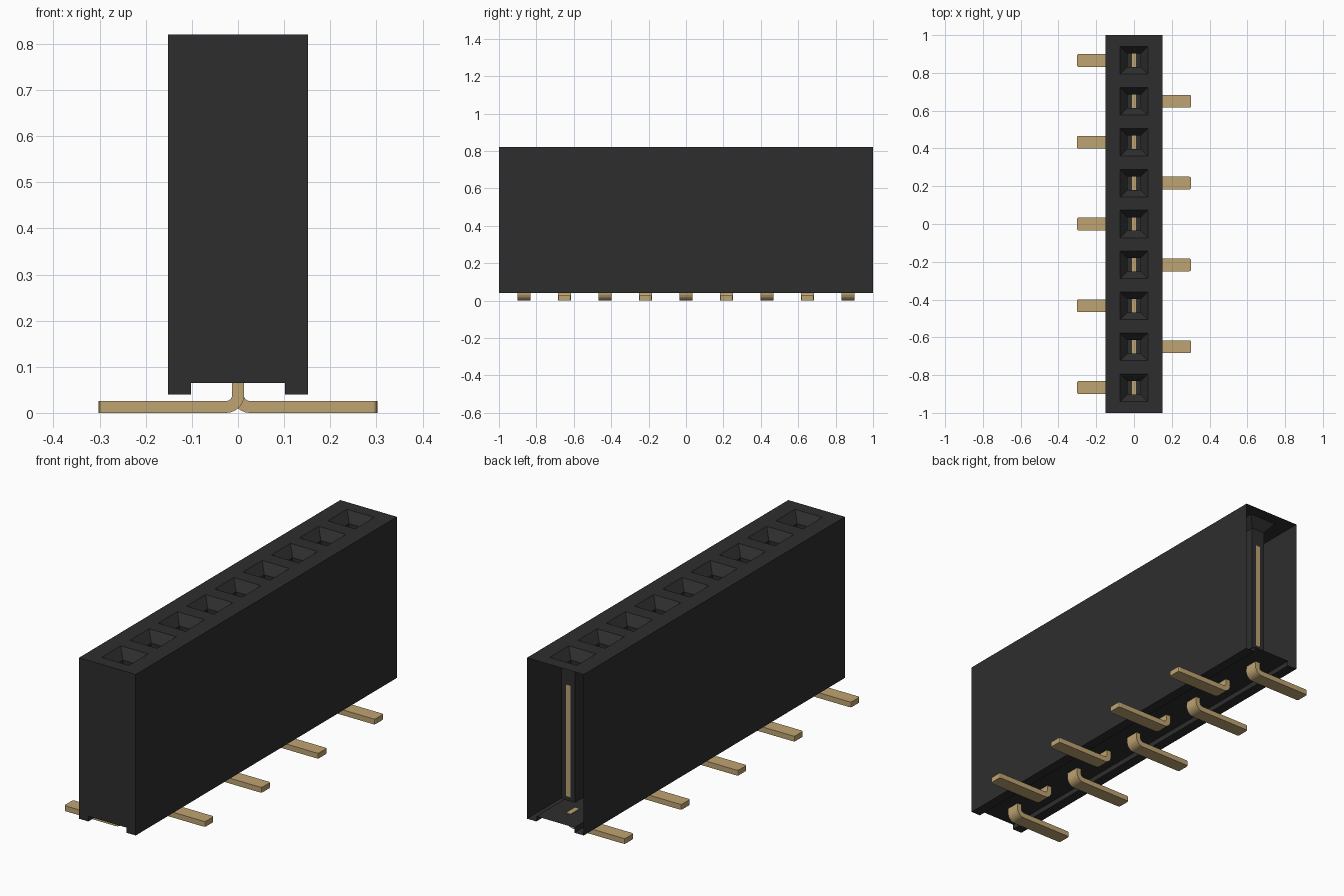
import bpy, bmesh, math

cube = bpy.data.objects.get("Cube")
if cube:
    bpy.data.objects.remove(cube, do_unlink=True)

COUNT, PITCH = 9, 0.2165
HALF_W, TOP, FOOT, FLOOR, NOTCH = 0.152, 0.82, 0.04, 0.065, 0.102
PIN_Y = [(i - (COUNT - 1) / 2) * PITCH for i in range(COUNT)]


def material(name, color, roughness):
    m = bpy.data.materials.new(name)
    m.use_nodes = True
    m.diffuse_color = color
    bsdf = m.node_tree.nodes["Principled BSDF"]
    bsdf.inputs["Base Color"].default_value = color
    bsdf.inputs["Roughness"].default_value = roughness
    return m


black = material("black plastic", (0.027, 0.027, 0.028, 1), 0.6)
gold = material("gold metal", (0.52, 0.37, 0.17, 1), 0.5)


def finish(bm, name, mat):
    mesh = bpy.data.meshes.new(name)
    bm.to_mesh(mesh)
    bm.free()
    mesh.materials.append(mat)
    obj = bpy.data.objects.new(name, mesh)
    bpy.context.collection.objects.link(obj)
    return obj


def bridge(bm, a, b, closed=True):
    n = len(a)
    for i in range(n if closed else n - 1):
        j = (i + 1) % n
        bm.faces.new((a[i], a[j], b[j], b[i]))


def rect(bm, hx, y0, y1, z):
    return [bm.verts.new((x, y, z)) for x, y in
            ((-hx, y0), (hx, y0), (hx, y1), (-hx, y1))]


# Housing: thin shell with a notched underside, open at the back end
bm = bmesh.new()
profile = [(HALF_W, TOP), (HALF_W, FOOT), (NOTCH, FOOT), (NOTCH, FLOOR),
           (-NOTCH, FLOOR), (-NOTCH, FOOT), (-HALF_W, FOOT), (-HALF_W, TOP)]
stations = [-1.0] + [y + PITCH / 2 for y in PIN_Y[:-1]] + [1.0]
rings = [[bm.verts.new((x, y, z)) for x, z in profile] for y in stations]
for a, b in zip(rings, rings[1:]):
    bridge(bm, a, b, closed=False)
bm.faces.new(rings[0])
back_cap = bm.faces.new(rings[-1])

# Sockets: funnel mouth narrowing to a blind square tube
for y, y0, y1 in zip(PIN_Y, stations, stations[1:]):
    loops = [rect(bm, HALF_W, y0, y1, TOP)]
    for h, z in ((0.073, TOP), (0.0355, TOP - 0.045), (0.0355, 0.13)):
        loops.append(rect(bm, h, y - h, y + h, z))
    for a, b in zip(loops, loops[1:]):
        bridge(bm, a, b)
    bm.faces.new(loops[-1])
bmesh.ops.remove_doubles(bm, verts=bm.verts, dist=1e-5)
bmesh.ops.recalc_face_normals(bm, faces=bm.faces)
bmesh.ops.delete(bm, geom=[back_cap], context='FACES_ONLY')
finish(bm, "housing", black)

# Contact blades standing in the sockets
T, W = 0.0125, 0.036
for i, y in enumerate(PIN_Y):
    bm = bmesh.new()
    bottom, top = rect(bm, T, y - W, y + W, 0.15), rect(bm, T, y - W, y + W, 0.69)
    bridge(bm, bottom, top)
    bm.faces.new(bottom)
    bm.faces.new(top)
    bmesh.ops.recalc_face_normals(bm, faces=bm.faces)
    finish(bm, f"contact_blade_{i + 1}", gold)


def arc(cx, cz, r, a0, a1, steps=6):
    return [(cx + r * math.cos(math.radians(a0 + (a1 - a0) * k / steps)),
             cz + r * math.sin(math.radians(a0 + (a1 - a0) * k / steps)))
            for k in range(steps + 1)]


# Bent solder tails, alternating sides
THICK, LENGTH, HALF_TAIL = 0.026, 0.302, 0.034
R_IN, R_OUT = 0.013, 0.038
cx, cz = T + R_IN, THICK + R_IN
outline = ([(-T, 0.069)] + arc(cx, cz, R_OUT + 0.001, 180, 270)
           + [(LENGTH, 0), (LENGTH, THICK)]
           + arc(cx, cz, R_IN, 270, 180) + [(T, 0.069)])
for i, y in enumerate(PIN_Y):
    side = -1 if i % 2 == 0 else 1
    bm = bmesh.new()
    a, b = [[bm.verts.new((side * x, y + s * HALF_TAIL, max(z, 0)))
             for x, z in outline] for s in (-1, 1)]
    bridge(bm, a, b)
    bm.faces.new(a)
    bm.faces.new(b)
    bmesh.ops.recalc_face_normals(bm, faces=bm.faces)
    # Chamfer the upright corners of the tip
    tip = [e for e in bm.edges
           if all(abs(abs(v.co.x) - LENGTH) < 1e-5 for v in e.verts)
           and abs(e.verts[0].co.y - e.verts[1].co.y) < 1e-5]
    bmesh.ops.bevel(bm, geom=tip, offset=0.008, segments=2, profile=0.5,
                    affect='EDGES')
    finish(bm, f"solder_tail_{i + 1}", gold)
